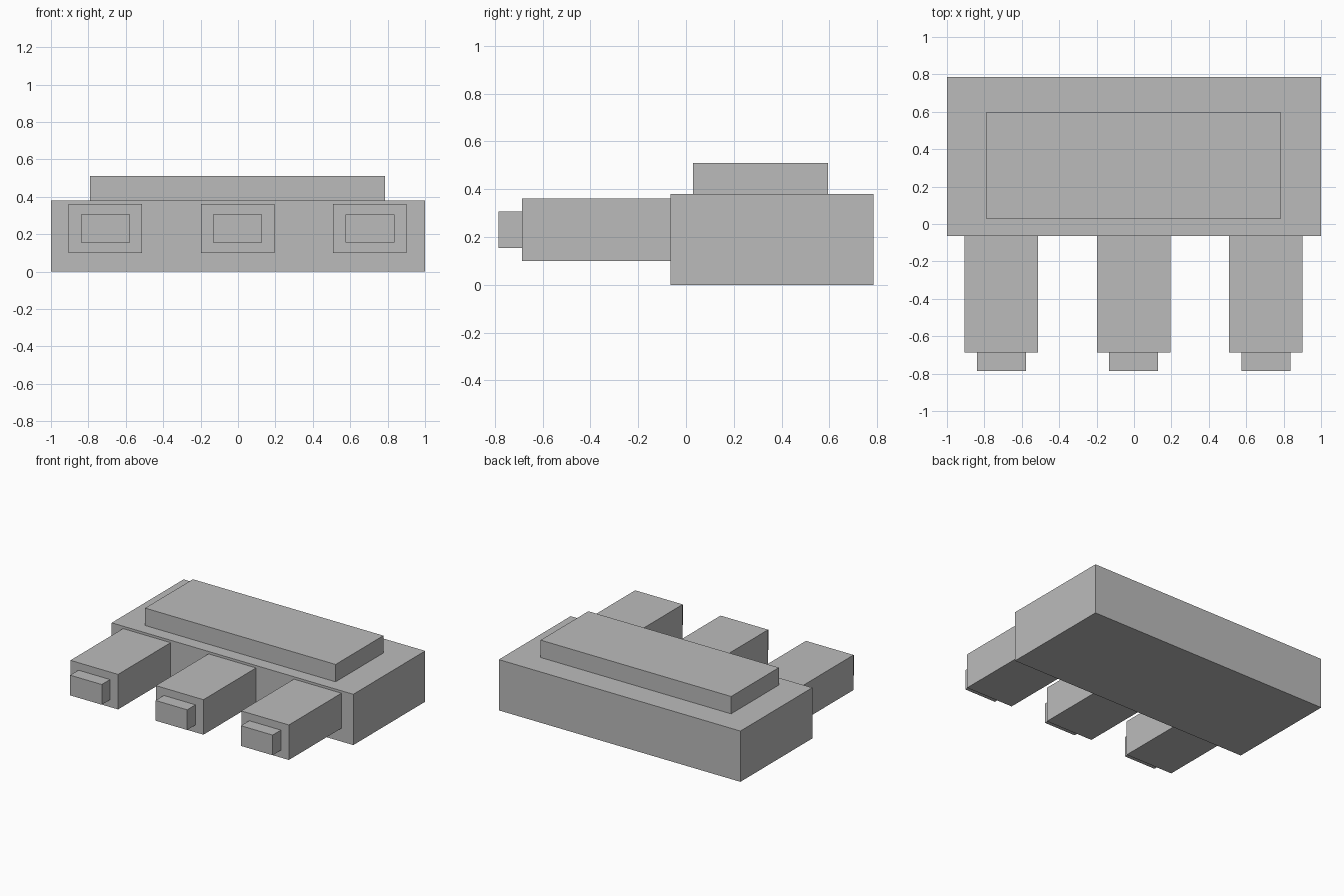
import bpy

default = bpy.data.objects.get("Cube")
if default:
    bpy.data.objects.remove(default, do_unlink=True)

# Single plain grey
grey = bpy.data.materials.new("plain grey")
grey.use_nodes = True
colour = (0.5, 0.5, 0.5, 1)
grey.diffuse_color = colour
grey.node_tree.nodes["Principled BSDF"].inputs["Base Color"].default_value = colour


def box(name, x, y, z):
    """Box spanning the given (low, high) range on each axis."""
    spans = (x, y, z)
    bpy.ops.mesh.primitive_cube_add(size=1, location=[(a + b) / 2 for a, b in spans])
    obj = bpy.context.object
    obj.name = name
    obj.scale = [b - a for a, b in spans]
    bpy.ops.object.transform_apply(location=False, rotation=False, scale=True)
    obj.data.materials.append(grey)
    return obj


# Main block with a raised plate on top
box("body", (-1, 1), (-0.065, 0.785), (0, 0.38))
box("top_plate", (-0.79, 0.787), (0.03, 0.595), (0.38, 0.51))

# Three prongs at the front, each with a smaller tip
for side, cx in (("right", -0.709), ("middle", -0.002), ("left", 0.705)):
    box(side + "_prong", (cx - 0.197, cx + 0.197), (-0.687, -0.065), (0.1, 0.362))
    box(side + "_tip", (cx - 0.131, cx + 0.131), (-0.785, -0.687), (0.155, 0.306))
